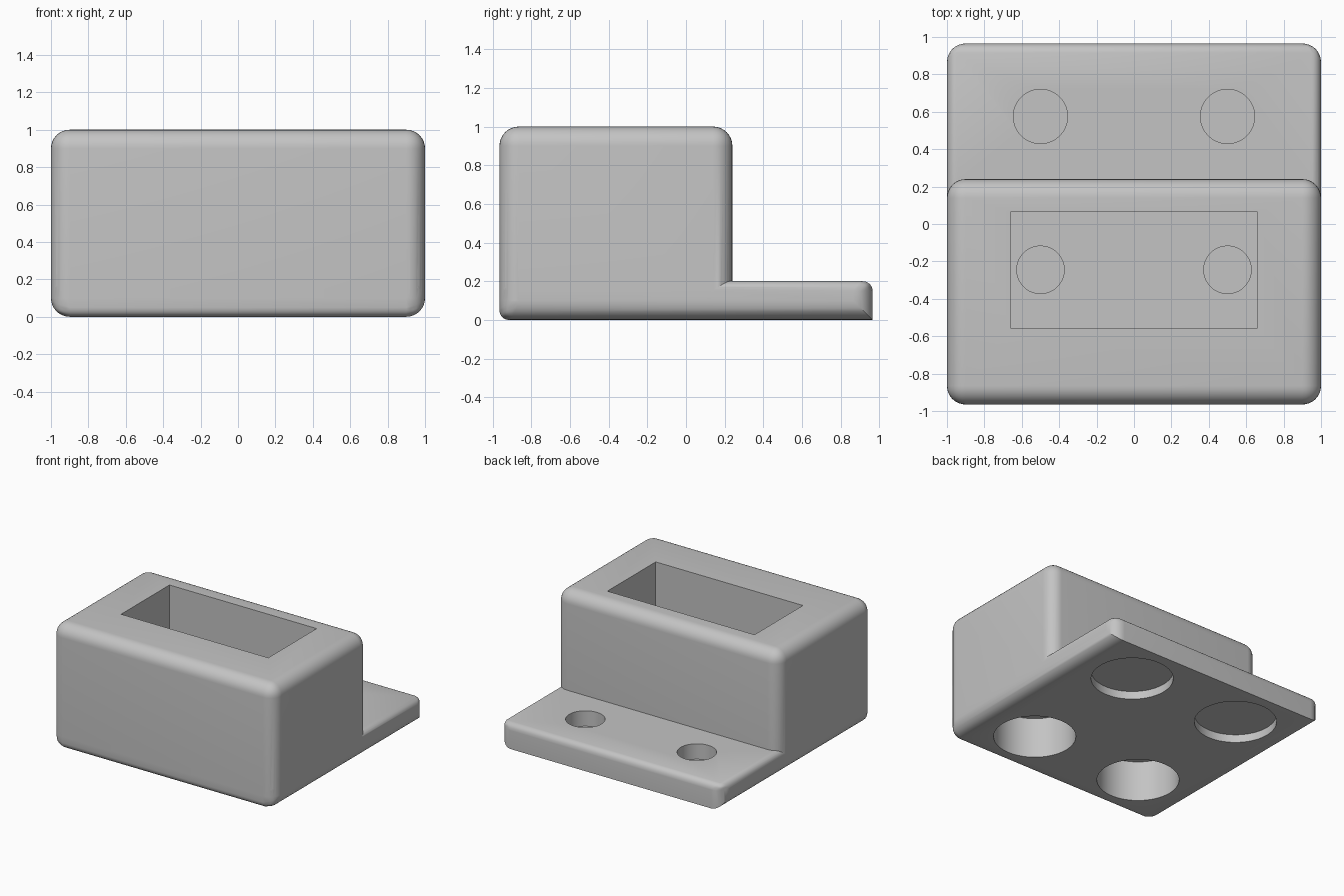
import bpy
import bmesh

if "Cube" in bpy.data.objects:
    bpy.data.objects.remove(bpy.data.objects["Cube"], do_unlink=True)

grey = bpy.data.materials.new("plain grey")
grey.use_nodes = True
colour = (0.55, 0.55, 0.55, 1)
grey.diffuse_color = colour
grey.node_tree.nodes["Principled BSDF"].inputs["Base Color"].default_value = colour

FRONT, BACK, STEP = -0.965, 0.965, 0.24
FILLET = 0.1


def make_object(name, bm):
    bmesh.ops.recalc_face_normals(bm, faces=bm.faces)
    mesh = bpy.data.meshes.new(name)
    bm.to_mesh(mesh)
    bm.free()
    mesh.materials.append(grey)
    obj = bpy.data.objects.new(name, mesh)
    bpy.context.collection.objects.link(obj)
    return obj


def block(name, x, y, z, weight=None):
    """Box between pairs of limits; weight(edge direction, centre) sets each fillet."""
    bm = bmesh.new()
    bmesh.ops.create_cube(bm, size=1)
    layer = bm.edges.layers.float.new("bevel_weight_edge")
    for e in bm.edges:
        a, b = (v.co for v in e.verts)
        d, c = b - a, (a + b) / 2
        axis = max(range(3), key=lambda i: abs(d[i]))
        e[layer] = weight("xyz"[axis], c) if weight else 0
    for v in bm.verts:
        v.co = [lim[0] if c < 0 else lim[1] for lim, c in zip((x, y, z), v.co)]
    obj = make_object(name, bm)
    if weight:
        mod = obj.modifiers.new("fillet", "BEVEL")
        mod.limit_method = "WEIGHT"
        mod.width = FILLET
        mod.segments = 8
        mod.use_clamp_overlap = False
        apply(obj, mod)
    return obj


def cylinder(name, x, y, radius, z):
    bm = bmesh.new()
    bmesh.ops.create_cone(bm, cap_ends=True, segments=64, radius1=radius,
                          radius2=radius, depth=z[1] - z[0])
    bmesh.ops.translate(bm, verts=bm.verts, vec=(x, y, sum(z) / 2))
    return make_object(name, bm)


def apply(obj, mod):
    bpy.ops.object.select_all(action="DESELECT")
    bpy.context.view_layer.objects.active = obj
    obj.select_set(True)
    bpy.ops.object.modifier_apply(modifier=mod.name)


def combine(target, other, operation):
    mod = target.modifiers.new("combine", "BOOLEAN")
    mod.operation = operation
    mod.solver = "EXACT"
    mod.object = other
    apply(target, mod)
    bpy.data.objects.remove(other, do_unlink=True)


# Base plate: full fillets on corners and lower sides, sharp lower back edge
def base_fillet(axis, c):
    if axis == "z":
        return 1
    if c.z > 0:
        return 0.5
    if axis == "y":
        return 1
    return 0.5 if c.y < 0 else 0


# Upper box: rounded everywhere but underneath
def box_fillet(axis, c):
    return 1 if axis == "z" or c.z > 0 else 0


body = block("mounting_block", (-1, 1), (FRONT, BACK), (0, 0.2), base_fillet)
upper = block("upper_box", (-1, 1), (FRONT, STEP), (0.1, 1), box_fillet)
combine(body, upper, "UNION")

# Rectangular pocket open at the top
pocket = block("pocket", (-0.66, 0.66), (-0.555, 0.065), (0.42, 1.2))
combine(body, pocket, "DIFFERENCE")

# Paired holes; a thin web separates each upper hole from the bore below it
for x in (-0.5, 0.5):
    for name, y, radius, z in (
        ("plate_hole", 0.575, 0.145, (0.075, 0.4)),
        ("plate_recess", 0.575, 0.305, (-0.1, 0.065)),
        ("pocket_hole", -0.245, 0.127, (0.34, 0.6)),
        ("deep_bore", -0.55, 0.305, (-0.1, 0.33)),
    ):
        combine(body, cylinder(name, x, y, radius, z), "DIFFERENCE")

bpy.ops.object.select_all(action="DESELECT")
bpy.context.view_layer.objects.active = body
body.select_set(True)
bpy.ops.object.shade_smooth_by_angle(angle=0.5)
